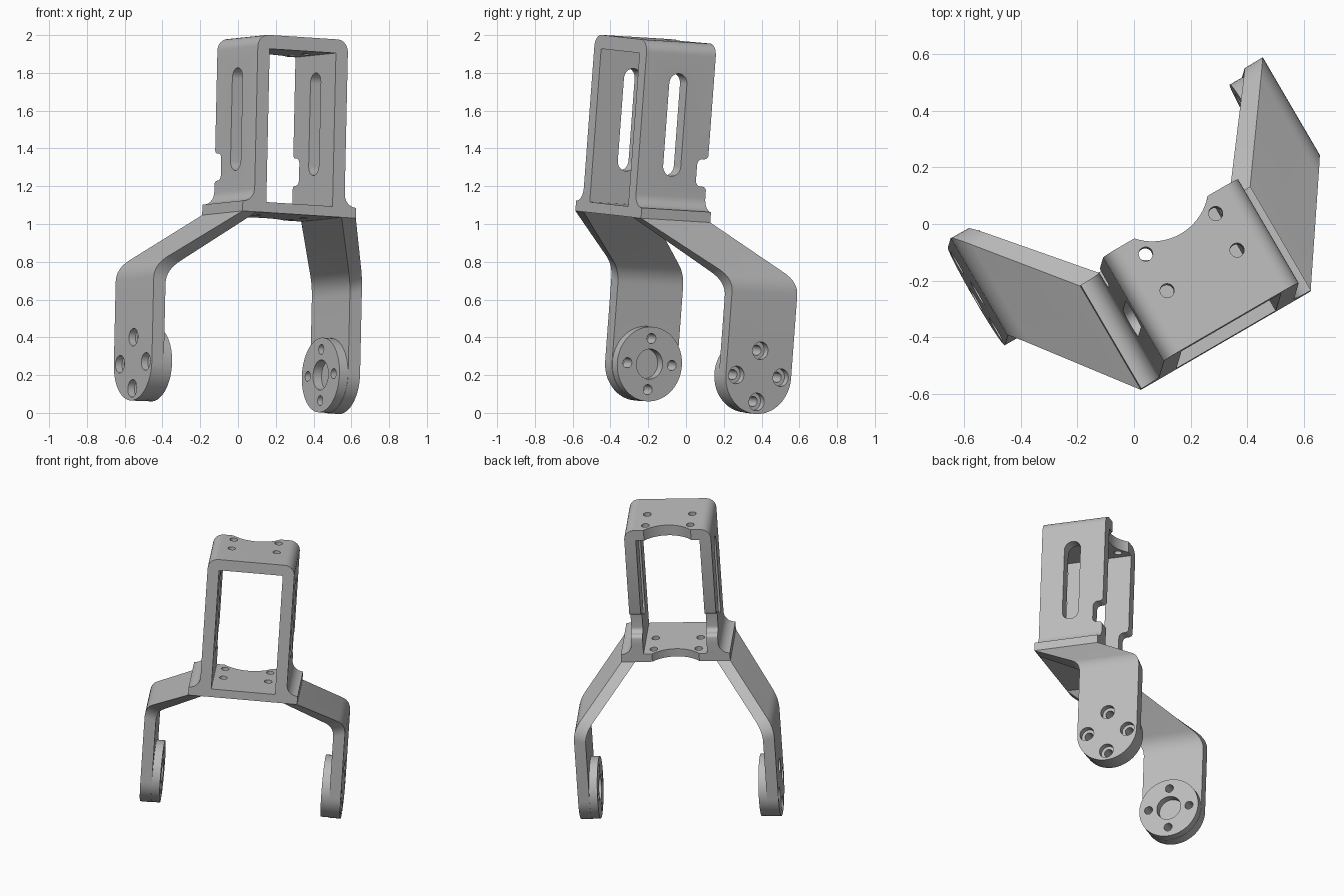
import bpy, bmesh
from math import sin, cos, pi
from mathutils import Vector, Matrix

cube = bpy.data.objects.get("Cube")
if cube:
    bpy.data.objects.remove(cube, do_unlink=True)

grey = bpy.data.materials.new("machined_grey")
grey.use_nodes = True
COLOUR = (0.5, 0.5, 0.5, 1)
grey.diffuse_color = COLOUR
grey.node_tree.nodes["Principled BSDF"].inputs["Base Color"].default_value = COLOUR

# Bracket axes: x = width, y = depth (front at 0), z = height above the base
up = Vector((0.022, 0.074, 0.997)).normalized()
side = Vector((0.864, 0.501, -0.057))
back = up.cross(side).normalized()
side = back.cross(up)
POSE = Matrix((side, back, up)).transposed().to_4x4()
POSE.translation = (0.324, -0.412, 1.05)

DEPTH, HEIGHT, HALF, WALL = 0.425, 0.942, 0.276, 0.073
BASE, FLANGE = 0.055, 0.347
HUB_Y, HUB_Z, HUB_R = 0.62, -0.79, 0.2
OUTER = 0.638
PLACE = {"x": lambda a, b, t: (t, a, b),
         "y": lambda a, b, t: (a, t, b),
         "z": lambda a, b, t: (a, b, t)}


def finish(name, bm):
    bmesh.ops.recalc_face_normals(bm, faces=bm.faces)
    mesh = bpy.data.meshes.new(name)
    bm.to_mesh(mesh)
    bm.free()
    ob = bpy.data.objects.new(name, mesh)
    bpy.context.collection.objects.link(ob)
    return ob


def prism(name, axis, outline, t0, t1):
    """Extrude a flat outline along an axis."""
    bm = bmesh.new()
    ends = [[bm.verts.new(PLACE[axis](a, b, t)) for a, b in outline] for t in (t0, t1)]
    n = len(outline)
    for ring in ends:
        bm.faces.new(ring)
    for i in range(n):
        j = (i + 1) % n
        bm.faces.new((ends[0][i], ends[0][j], ends[1][j], ends[1][i]))
    return finish(name, bm)


def circle(a, b, r, n=32):
    return [(a + r * cos(2 * pi * i / n), b + r * sin(2 * pi * i / n)) for i in range(n)]


def rounded(corners, steps=8):
    """Fillet right-angled corners given as (a, b, radius)."""
    out = []
    for i, (a, b, r) in enumerate(corners):
        p = Vector((a, b))
        if not r:
            out.append((a, b))
            continue
        d0 = (Vector(corners[i - 1][:2]) - p).normalized() * r
        d1 = (Vector(corners[(i + 1) % len(corners)][:2]) - p).normalized() * r
        for k in range(steps + 1):
            t = k / steps * pi / 2
            out.append(tuple(p + d0 * (1 - sin(t)) + d1 * (1 - cos(t))))
    return out


def combine(ob, tool, operation="DIFFERENCE"):
    mod = ob.modifiers.new("combine", "BOOLEAN")
    mod.operation, mod.solver, mod.object = operation, "EXACT", tool
    graph = bpy.context.evaluated_depsgraph_get()
    mesh = bpy.data.meshes.new_from_object(ob.evaluated_get(graph))
    ob.modifiers.clear()
    ob.data = mesh
    bpy.data.objects.remove(tool, do_unlink=True)


def complete(ob):
    ob.data.materials.clear()
    ob.data.materials.append(grey)
    ob.matrix_world = POSE
    bpy.ops.object.select_all(action="DESELECT")
    ob.select_set(True)
    bpy.context.view_layer.objects.active = ob
    bpy.ops.object.shade_smooth_by_angle(angle=0.5)


# Box frame with flared feet
half = [(FLANGE, 0, 0), (FLANGE, BASE, 0), (HALF, BASE, 0.07), (HALF, HEIGHT, 0.065)]
profile = half + [(-a, b, r) for a, b, r in reversed(half)]
frame = prism("box_frame", "y", rounded(profile), 0, DEPTH)
IN = HALF - WALL
opening = [(-IN, BASE), (IN, BASE), (IN, HEIGHT - WALL), (-IN, HEIGHT - WALL)]
combine(frame, prism("opening", "y", opening, -0.1, 0.6))

# Curved relief at the back, and screw holes in the top and base
combine(frame, prism("relief", "z", circle(0, DEPTH + 0.132, 0.2, 64), -0.1, 1.1))
for x in (-0.143, 0.143):
    for y in (0.207, 0.357):
        combine(frame, prism("screw_hole", "z", circle(x, y, 0.025, 24), -0.1, 1.1))

# Long slots and back notches in both side walls
R = 0.054
slot = rounded([(0.207 - R, 0.23, R), (0.207 + R, 0.23, R),
                (0.207 + R, 0.775, R), (0.207 - R, 0.775, R)], 12)
combine(frame, prism("slot", "x", slot, -0.5, 0.5))
mouth = DEPTH + 0.001
notch = rounded([(0.36, 0.185, 0.03), (0.36, 0.33, 0.03), (mouth, 0.33, 0.025),
                 (mouth, 0.37, 0), (0.5, 0.37, 0), (0.5, 0.145, 0),
                 (mouth, 0.145, 0), (mouth, 0.185, 0.025)])
combine(frame, prism("notch", "x", notch, -0.5, 0.5))
complete(frame)


def section(xo, zo, xi, zi, y0, y1):
    return [Vector(p) for p in ((xo, zo, y0), (xo, zo, y1), (xi, zi, y1), (xi, zi, y0))]


def blend(p, q, t):
    return [a.lerp(b, t) for a, b in zip(p, q)]


def build_leg(name, s):
    # Swept wing, rounded bend, straight shank and round end in one loft
    inner = OUTER - WALL
    start = section(FLANGE, 0, 0.26, 0, 0, DEPTH)
    knee = section(OUTER, -0.28, inner, -0.305, HUB_Y - HUB_R, HUB_Y + HUB_R)
    below = [p - Vector((0, 0.07, 0)) for p in knee]
    above = blend(start, knee, 0.84)
    rings = [start]
    for k in range(9):
        t = k / 8
        rings.append(blend(blend(above, knee, t), blend(knee, below, t), t))
    for k in range(17):
        t = k / 16 * pi / 2 * 0.985
        w, z = HUB_R * cos(t), HUB_Z - HUB_R * sin(t)
        rings.append(section(OUTER, z, inner, z, HUB_Y - w, HUB_Y + w))
    bm = bmesh.new()
    loft = [[bm.verts.new((s * p.x, p.z, p.y)) for p in ring] for ring in rings]
    for a, b in zip(loft, loft[1:]):
        for i in range(4):
            j = (i + 1) % 4
            bm.faces.new((a[i], a[j], b[j], b[i]))
    bm.faces.new(loft[0])
    bm.faces.new(loft[-1])
    leg = finish(name, bm)

    # Round hub on the inner face with a blind centre bore
    hub_face = OUTER - 0.125
    hub = prism("hub", "x", circle(HUB_Y, HUB_Z, HUB_R - 0.002, 64), s * hub_face, s * 0.6)
    combine(leg, hub, "UNION")
    bore = circle(HUB_Y, HUB_Z, 0.08, 40)
    combine(leg, prism("bore", "x", bore, s * 0.4, s * (hub_face + 0.052)))

    # Four counterbored bolt holes
    for k in range(4):
        y = HUB_Y + 0.136 * cos(k * pi / 2)
        z = HUB_Z + 0.136 * sin(k * pi / 2)
        combine(leg, prism("bolt", "x", circle(y, z, 0.027, 24), s * 0.4, s * 0.8))
        combine(leg, prism("bolt_head", "x", circle(y, z, 0.047, 24), s * (OUTER - 0.04), s * 0.8))
    complete(leg)


build_leg("left_leg", 1)
build_leg("right_leg", -1)
